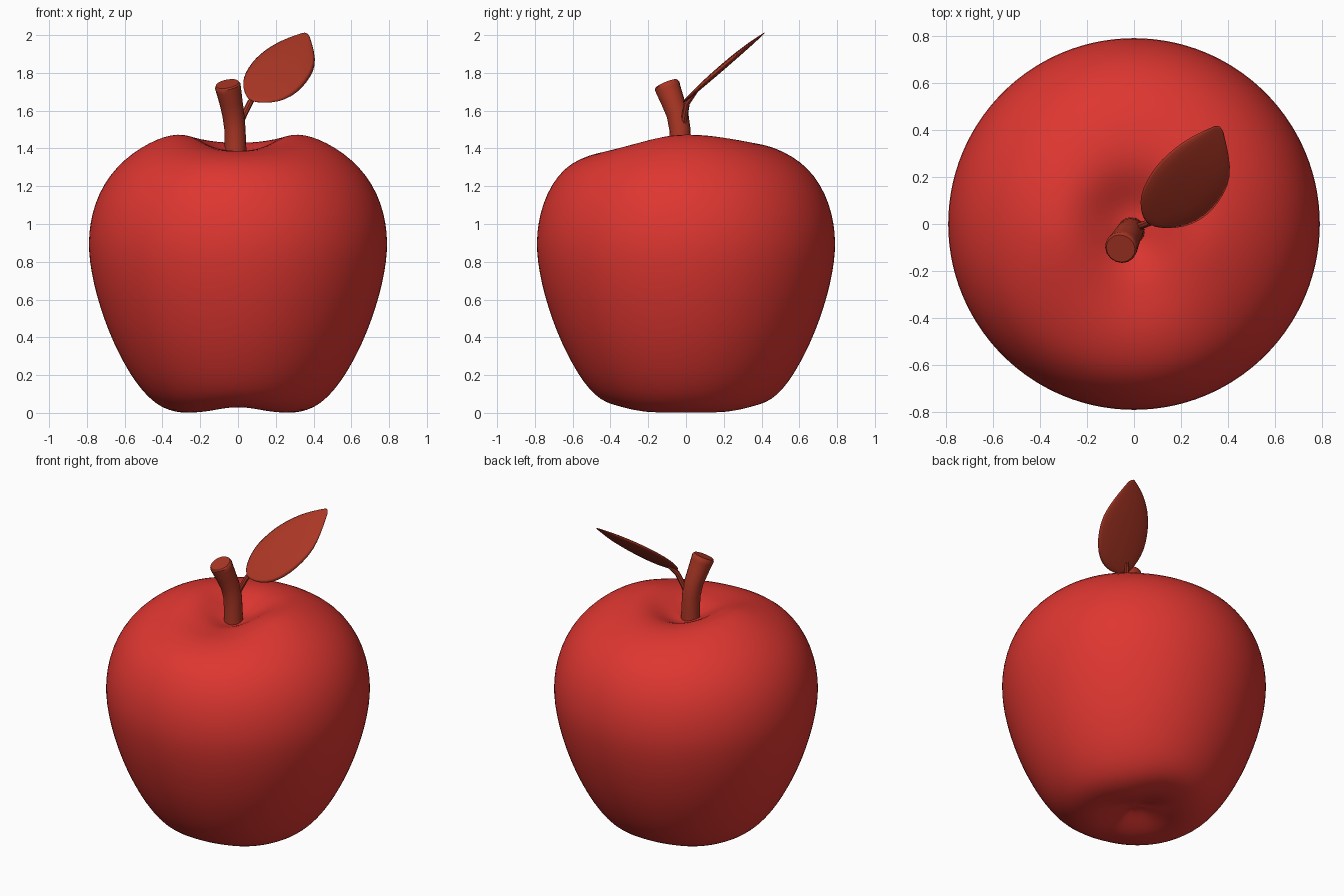
import bpy, bmesh, math
from mathutils import Vector

if "Cube" in bpy.data.objects:
    bpy.data.objects.remove(bpy.data.objects["Cube"])


def material(name, rgb):
    m = bpy.data.materials.new(name)
    m.diffuse_color = (*rgb, 1)
    m.use_nodes = True
    m.node_tree.nodes["Principled BSDF"].inputs["Base Color"].default_value = m.diffuse_color
    return m


RED = material("apple red", (0.73, 0.037, 0.030))
BROWN = material("reddish brown", (0.40, 0.037, 0.018))


def finish(name, bm, mat, subsurf=0, angle=None):
    bmesh.ops.recalc_face_normals(bm, faces=bm.faces)
    me = bpy.data.meshes.new(name)
    bm.to_mesh(me)
    bm.free()
    me.materials.append(mat)
    ob = bpy.data.objects.new(name, me)
    bpy.context.collection.objects.link(ob)
    if subsurf:
        s = ob.modifiers.new("smooth", 'SUBSURF')
        s.levels = s.render_levels = subsurf
    bpy.ops.object.select_all(action='DESELECT')
    ob.select_set(True)
    bpy.context.view_layer.objects.active = ob
    if angle:
        bpy.ops.object.shade_smooth_by_angle(angle=math.radians(angle))
    else:
        bpy.ops.object.shade_smooth()
    return ob


def skin(bm, rings):
    """Join successive rings of vertices with quads."""
    for a, b in zip(rings, rings[1:]):
        n = len(a)
        for i in range(n):
            j = (i + 1) % n
            bm.faces.new((a[i], a[j], b[j], b[i]))


# Apple body: lathe profile, with rim dips at the front and back
PROFILE = [(0.06, 0.065), (0.13, 0.035), (0.21, 0.008), (0.27, 0.0), (0.33, 0.004),
           (0.40, 0.027), (0.455, 0.065), (0.51, 0.12), (0.575, 0.21), (0.635, 0.32),
           (0.685, 0.43), (0.728, 0.55), (0.765, 0.68), (0.788, 0.81), (0.793, 0.91),
           (0.783, 1.01), (0.758, 1.11), (0.712, 1.21), (0.645, 1.30), (0.56, 1.375),
           (0.47, 1.43), (0.39, 1.463), (0.32, 1.477), (0.25, 1.467), (0.19, 1.437),
           (0.13, 1.398), (0.07, 1.362)]
SEG = 56


def body_point(r, z, a):
    s = math.sin(a)
    if z > 1.2:
        w = min(1, r / 0.28) * max(0, min(1, (0.66 - r) / 0.32))
        z -= w * (0.09 if s < 0 else 0.045) * s * s
    elif z < 0.2:
        w = min(1, r / 0.2) * max(0, min(1, (0.5 - r) / 0.15))
        z += w * 0.028 * s ** 6
    return (r * math.cos(a), r * s, z)


bm = bmesh.new()
rings = [[bm.verts.new(body_point(r, z, 2 * math.pi * i / SEG)) for i in range(SEG)]
         for r, z in PROFILE]
skin(bm, rings)
for ring, z in ((rings[0], 0.072), (rings[-1], 1.35)):
    pole = bm.verts.new((0, 0, z))
    for i in range(SEG):
        bm.faces.new((ring[i], ring[(i + 1) % SEG], pole))
finish("apple_body", bm, RED, subsurf=1)


# Tapered tubes following a path of (x, y, z, radius)
def tube(name, path, sides):
    bm = bmesh.new()
    pts = [Vector(p[:3]) for p in path]
    rings = []
    for k, p in enumerate(pts):
        d = (pts[min(k + 1, len(pts) - 1)] - pts[max(k - 1, 0)]).normalized()
        u = Vector((0, 1, 0)).cross(d).normalized()
        v = d.cross(u)
        rings.append([bm.verts.new(p + path[k][3] * (math.cos(t) * u + math.sin(t) * v))
                      for t in (2 * math.pi * i / sides for i in range(sides))])
    skin(bm, rings)
    bm.faces.new(rings[0])
    bm.faces.new(rings[-1])
    return finish(name, bm, BROWN, angle=40)


tube("stem", [(-0.013, -0.03, 1.30, 0.060), (-0.013, -0.03, 1.40, 0.057),
              (-0.016, -0.032, 1.50, 0.056), (-0.025, -0.045, 1.58, 0.058),
              (-0.038, -0.07, 1.65, 0.062), (-0.050, -0.093, 1.71, 0.067),
              (-0.055, -0.100, 1.732, 0.069), (-0.057, -0.104, 1.742, 0.062)], 16)
tube("leaf_stalk", [(0.005, -0.015, 1.52, 0.018), (0.035, -0.005, 1.585, 0.016),
                    (0.062, 0.005, 1.64, 0.016), (0.10, 0.05, 1.70, 0.012)], 8)

# Leaf: stations along the midrib of (fraction, left width, right width)
STATIONS = [(0.0, 0.022, 0.022), (0.06, 0.076, 0.09), (0.16, 0.118, 0.158),
            (0.28, 0.134, 0.200), (0.42, 0.140, 0.220), (0.57, 0.128, 0.217),
            (0.72, 0.102, 0.194), (0.85, 0.066, 0.122), (0.94, 0.034, 0.058),
            (1.0, 0.014, 0.016)]
base, tip = Vector((0.06, 0.0)), Vector((0.365, 0.415))
side = Vector((tip.y - base.y, base.x - tip.x)).normalized()
bm = bmesh.new()
rings = []
for t, left, right in STATIONS:
    swell = 0.004 + 0.018 * math.sin(math.pi * min(1, t + 0.04)) ** 0.7
    loop = []
    for f, up in ((-1, 0), (-0.55, 0.8), (0, 0.75), (0.55, 0.8),
                  (1, 0), (0.55, -0.9), (0, -1.2), (-0.55, -0.9)):
        p = base.lerp(tip, t) + side * f * (left if f < 0 else right)
        z = 1.66 + 0.95 * p.y - 0.25 * p.y ** 2
        loop.append(bm.verts.new((p.x, p.y, z + swell * up)))
    rings.append(loop)
skin(bm, rings)
bm.faces.new(rings[0])
bm.faces.new(rings[-1])
finish("leaf", bm, BROWN, subsurf=1)
